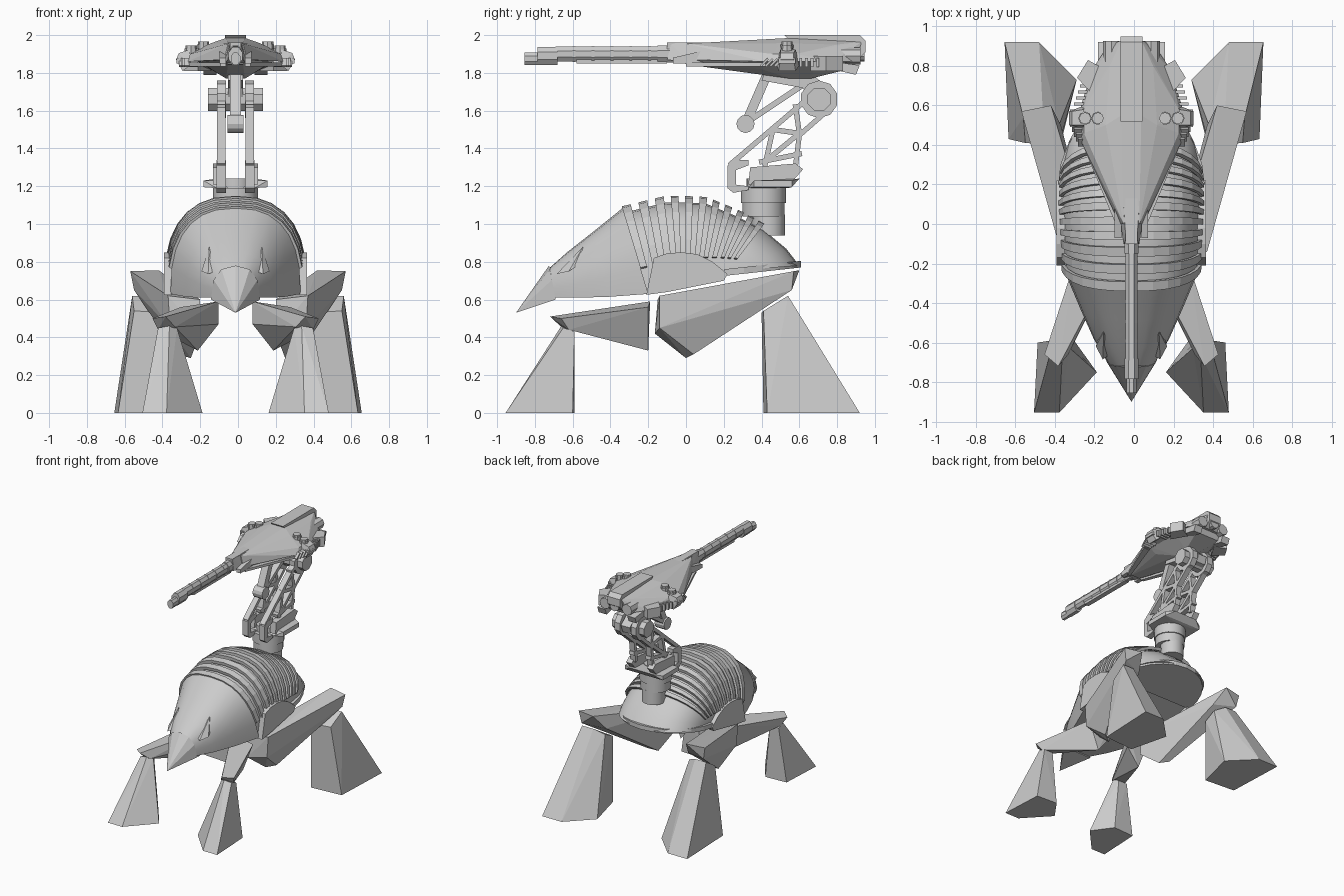
import bpy, bmesh
from math import sin, cos, pi
from mathutils import Vector, Matrix

CX = -0.013  # the body axis sits slightly off centre


def finish(name, bm, mirror=False, smooth=False, cx=CX):
    bmesh.ops.recalc_face_normals(bm, faces=bm.faces)
    me = bpy.data.meshes.new(name)
    bm.to_mesh(me)
    bm.free()
    ob = bpy.data.objects.new(name, me)
    ob.location.x = cx
    bpy.context.collection.objects.link(ob)
    if smooth:
        bpy.ops.object.select_all(action='DESELECT')
        ob.select_set(True)
        bpy.context.view_layer.objects.active = ob
        bpy.ops.object.shade_smooth_by_angle(angle=0.6)
    if mirror:
        ob.modifiers.new("Mirror", 'MIRROR').use_mirror_merge = False
    return ob


def hull(name, pts, mirror=False, cx=CX):
    bm = bmesh.new()
    for p in pts:
        bm.verts.new(p)
    res = bmesh.ops.convex_hull(bm, input=bm.verts)
    junk = {v for v in res["geom_interior"] if isinstance(v, bmesh.types.BMVert)}
    bmesh.ops.delete(bm, geom=list(junk), context='VERTS')
    bmesh.ops.dissolve_limit(bm, angle_limit=0.03, verts=bm.verts, edges=bm.edges)
    return finish(name, bm, mirror, cx=cx)


def loft(name, rings, cyclic=False, mirror=False, smooth=False):
    bm = bmesh.new()
    vs = [[bm.verts.new(p) for p in r] for r in rings]
    n = len(rings[0])
    if cyclic:  # an open band with a closed cross-section
        for a, b in zip(vs, vs[1:] + vs[:1]):
            for i in range(n - 1):
                bm.faces.new((a[i], a[i + 1], b[i + 1], b[i]))
        bm.faces.new([r[0] for r in vs])
        bm.faces.new([r[-1] for r in vs])
    else:
        for a, b in zip(vs, vs[1:]):
            for i in range(n):
                bm.faces.new((a[i], a[(i + 1) % n], b[(i + 1) % n], b[i]))
        bm.faces.new(vs[0])
        bm.faces.new(vs[-1])
    return finish(name, bm, mirror, smooth)


def prism(name, yz, x0, x1, mirror=False):
    return loft(name, [[(x, y, z) for y, z in yz] for x in (x0, x1)], mirror=mirror)


def bar(name, p, q, w, x0, x1, mirror=False):
    p, q = Vector(p), Vector(q)
    d = (q - p).normalized() * w / 2
    s = Vector((-d.y, d.x))
    return prism(name, [p - d + s, p - d - s, q + d - s, q + d + s], x0, x1, mirror)


def cyl(name, p, q, r, n=12, mirror=False, spin=0.0):
    p, q = Vector(p), Vector(q)
    bm = bmesh.new()
    m = Matrix.Translation((p + q) / 2) @ (q - p).to_track_quat('Z', 'Y').to_matrix().to_4x4() \
        @ Matrix.Rotation(spin, 4, 'Z')
    bmesh.ops.create_cone(bm, cap_ends=True, segments=n, radius1=r, radius2=r, depth=(q - p).length, matrix=m)
    return finish(name, bm, mirror, smooth=n > 12)


def box(name, x, y, z, mirror=False):
    return prism(name, [(y[0], z[0]), (y[1], z[0]), (y[1], z[1]), (y[0], z[1])], x[0], x[1], mirror)


def section(s, off=0.0, n=14, e=0.8):
    """Arched cross-section: foot (y, z), crown (y, z), half width."""
    b, t = Vector(s[0:2]), Vector(s[2:4])
    t = t + (t - b).normalized() * off
    out = []
    for k in range(n + 1):
        c, h = cos(pi * k / n), max(sin(pi * k / n), 0) ** e
        p = b + (t - b) * h
        out.append(((s[4] + off * .7) * (1 if c > 0 else -1) * abs(c) ** e, p.x, p.y))
    return out


# Shell of the body, swept in a fan of arches
keys = [(-.2, .63, -.33, 1.06, .335), (-.05, .66, -.1, 1.115, .35), (.05, .69, .1, 1.11, .352),
        (.15, .72, .27, 1.04, .35), (.22, .74, .41, .97, .345), (.22, .745, .53, .87, .345),
        (.22, .75, .6, .78, .345)]


def key(u):
    i = min(int(u), len(keys) - 2)
    return [a + (b - a) * (u - i) for a, b in zip(keys[i], keys[i + 1])]


loft("body_shell", [section(k) for k in keys], smooth=True)
for i in range(11):
    u0, u1 = i * .37, i * .37 + .2
    loft("back_rib", [section(key(u), o)[1:-1] for u, o in ((u0, .01), (u0, .035), (u1, .035), (u1, .01))],
         cyclic=True)
rim = []
for k in range(13):
    a = pi * k / 12
    x, y, z = .37 * cos(a), .2 + .41 * sin(a), .725 + .045 * sin(a)
    rim += [(x, y, z), (x, y, z + .035)]
hull("rear_rim", rim)
prism("side_skirt", [(-.21, .625), (-.17, .82), (-.1, .845), (-.02, .85), (.06, .84), (.14, .80),
                     (.22, .735), (.2, .70), (-.1, .64)], .335, .378, True)

# Head, beak and eye ridges
head = [(-.70, .61, -.72, .77, .12), (-.56, .61, -.63, .85, .195), (-.40, .615, -.49, .96, .265),
        (-.2, .63, -.335, 1.085, .345)]
loft("head_shell", [section(s) for s in head], smooth=True)
hull("beak", [(0, -.90, .53)] + section((-.69, .60, -.725, .78, .13), n=6))
hull("eye_ridge", [(.14, -.545, .88), (.105, -.66, .75), (.145, -.685, .735), (.18, -.62, .75),
                   (.165, -.56, .79), (.13, -.56, .80)], True)

# Front legs
hull("front_thigh", [(.44, -.66, .50), (.37, -.72, .51), (.32, -.66, .455), (.41, -.62, .44),
                     (.29, -.2, .56), (.09, -.19, .59), (.09, -.2, .47), (.2, -.2, .33)], True)
hull("front_shin", [(.41, -.65, .45), (.35, -.66, .46), (.31, -.63, .45), (.33, -.59, .43), (.41, -.59, .43),
                    (.493, -.955, 0), (.365, -.955, 0), (.175, -.75, 0), (.29, -.59, 0), (.475, -.60, 0)], True)

# Rear legs
hull("rear_thigh", [(.57, .57, .75), (.42, .6, .755), (.37, .5, .63), (.55, .56, .65), (.37, -.14, .62),
                    (.2, -.15, .6), (.2, -.165, .42), (.36, -.14, .45), (.25, 0, .29), (.32, .04, .31)],
     True, cx=0)
hull("rear_shin", [(.56, .54, .62), (.46, .54, .62), (.38, .5, .58), (.38, .40, .53), (.55, .41, .54),
                   (.655, .92, 0), (.48, .92, 0), (.29, .73, 0), (.37, .41, 0), (.635, .43, 0)], True, cx=0)

# Swivel column on the back
for y, z0, z1, r in ((.435, .94, 1.05, .088), (.41, 1.04, 1.12, .112), (.41, 1.11, 1.19, .12),
                     (.41, 1.18, 1.24, .09)):
    cyl("swivel_column", (0, y, z0), (0, y, z1), r, 16)
hull("arm_base", [(s * x, y, z) for s in (1, -1) for x, y, z in
                  ((.1, .33, 1.19), (.1, .54, 1.19), (.17, .36, 1.195), (.17, .36, 1.23), (.17, .56, 1.195),
                   (.17, .56, 1.23), (.1, .6, 1.24))])
prism("arm_bracket", [(.33, 1.21), (.55, 1.21), (.62, 1.29), (.58, 1.32), (.34, 1.3)], .07, .12, True)
prism("arm_heel", [(.22, 1.19), (.25, 1.165), (.33, 1.18), (.33, 1.2), (.25, 1.21), (.25, 1.28),
                   (.33, 1.31), (.33, 1.34), (.25, 1.34), (.22, 1.31)], .05, .1, True)

# Lattice arm
for p, q in (((.24, 1.32), (.64, 1.66)), ((.25, 1.22), (.25, 1.32)), ((.58, 1.31), (.60, 1.47)),
             ((.60, 1.47), (.76, 1.61)), ((.42, 1.32), (.46, 1.5)), ((.40, 1.33), (.60, 1.37)),
             ((.43, 1.34), (.60, 1.48)), ((.46, 1.50), (.60, 1.48)), ((.60, 1.48), (.58, 1.62))):
    bar("lattice_bar", p, q, .027, .052, .098, True)
cyl("elbow_disc", (.05, .705, 1.66), (.098, .705, 1.66), .1, 10, mirror=True)
cyl("elbow_axle", (-.145, .705, 1.66), (.145, .705, 1.66), .066, 8, spin=pi / 8)

# Rocker between the arm plates
cyl("rocker_pivot", (-.043, .315, 1.53), (.043, .315, 1.53), .048, 12)
bar("rocker_strut", (.315, 1.53), (.42, 1.77), .05, -.03, .03)
bar("rocker_link", (.34, 1.55), (.64, 1.75), .03, -.03, .03)
prism("rocker_neck", [(.40, 1.76), (.62, 1.72), (.68, 1.60), (.78, 1.62), (.80, 1.68), (.66, 1.8),
                      (.42, 1.81)], -.04, .04)

# Turret hull: faceted upper deck, narrow nose and a keel below
hull("turret_hull", [(s * x, y, z) for s in (1, -1) for x, y, z in
                     ((.06, 0, 1.87), (.175, .27, 1.865), (.255, .42, 1.86), (.255, .6, 1.86),
                      (.2, .78, 1.86), (.12, .9, 1.86), (.04, 0, 1.955), (.24, .46, 1.9), (.24, .58, 1.9),
                      (.13, .5, 1.957), (.11, .8, 1.95), (.05, .93, 1.965), (.05, .55, 1.985))])
hull("turret_nose", [(s * x, y, z) for s in (1, -1) for x, y, z in
                     ((.04, -.1, 1.87), (.03, -.08, 1.95), (.03, -.05, 1.96), (.06, .03, 1.85), (.04, .1, 1.96),
                      (.06, .1, 1.87))])
hull("turret_belly", [(s * x, y, z) for s in (1, -1) for x, y, z in
                      ((.06, -.02, 1.87), (.2, .4, 1.86), (.2, .7, 1.86), (.1, .88, 1.86), (.04, 0, 1.845),
                       (.13, .4, 1.82), (.11, .86, 1.82), (.05, .4, 1.80), (.05, .55, 1.77), (.05, .66, 1.77))])
prism("turret_spine", [(.54, 1.98), (.52, 2.0), (.92, 2.0), (.95, 1.97), (.95, 1.91), (.90, 1.86),
                       (.85, 1.9)], -.055, .055)
cyl("rear_port", (0, .88, 1.9), (0, .945, 1.9), .04, 10)
cyl("rear_thruster", (.1, .82, 1.89), (.1, .925, 1.89), .045, 8, mirror=True)
hull("rear_pod", [(x, y, z) for z in (1.81, 1.89) for x, y in
                  ((.13, .78), (.22, .83), (.275, .74), (.2, .66))], True)
prism("tail_block", [(.68, 1.84), (.90, 1.79), (.92, 1.84), (.70, 1.87)], .1, .17, True)
hull("front_prong", [(x, y, z) for x in (.05, .085) for y, z in
                     ((-.07, 1.88), (-.07, 1.85), (.17, 1.85), (.2, 1.93), (.1, 1.92))], True)

# Hull edge rails follow the arrowhead outline
hull("hull_edge_rail", [(x, y, z) for z in (1.835, 1.855) for x, y in
                        ((.05, 0), (.08, 0), (.255, .42), (.2, .42))], True)

# Side launchers and vents
box("launcher_plate", (.15, .312), (.49, .58), (1.85, 1.88), True)
hull("launcher_wing", [(.24, .48, 1.84), (.24, .60, 1.84), (.28, .49, 1.81), (.28, .58, 1.81),
                       (.315, .5, 1.87), (.315, .57, 1.87), (.30, .5, 1.905), (.30, .57, 1.905),
                       (.24, .5, 1.925), (.24, .58, 1.925)], True)
for x, top in ((.17, 1.965), (.235, 1.945)):
    cyl("launcher_tube", (x, .535, 1.86), (x, .535, top), .03, 8, mirror=True)
    cyl("launcher_collar", (x, .535, top - .035), (x, .535, top - .015), .034, 8, mirror=True)
for i in range(4):
    box("vent_slat", (.2, .29 - .01 * i), (.60 + i * .03, .615 + i * .03), (1.83, 1.88), True)
    bar("side_fin", (.40 + i * .025, 1.84), (.43 + i * .025, 1.87), .012, .2, .27 + .01 * i, True)

# Cannon barrel, stepped toward the muzzle
for y0, y1, zc, rz in ((-.855, -.78, 1.875, .036), (-.785, -.68, 1.89, .052), (-.69, -.14, 1.9, .043),
                       (-.15, -.05, 1.9, .05)):
    cyl("cannon_barrel", (0, y0, zc), (0, y1, zc), rz, 8, spin=pi / 8).scale.x = .75
box("barrel_rail", (-.02, .02), (-.58, -.1), (1.85, 1.875))
box("barrel_housing", (-.03, .03), (-.1, .17), (1.9, 1.962))
for i in range(5):
    cyl("barrel_band", (0, -.6 + i * .1, 1.9), (0, -.585 + i * .1, 1.9), .045, 8, spin=pi / 8).scale.x = .78
